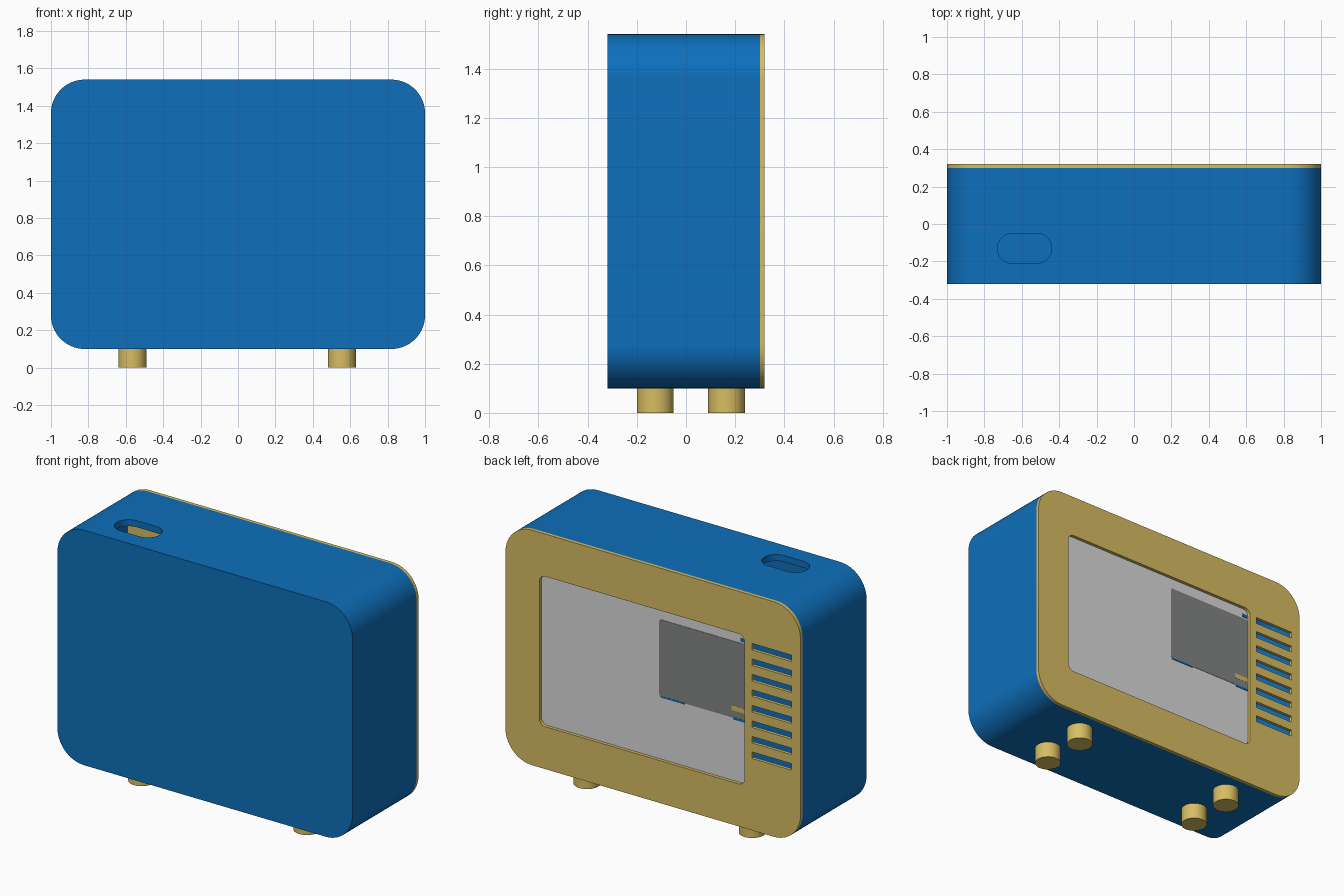
import bpy, bmesh, math

if "Cube" in bpy.data.objects:
    bpy.data.objects.remove(bpy.data.objects["Cube"])


def material(name, rgb):
    m = bpy.data.materials.new(name)
    m.diffuse_color = (*rgb, 1)
    m.use_nodes = True
    m.node_tree.nodes["Principled BSDF"].inputs["Base Color"].default_value = m.diffuse_color
    return m


BLUE = material("shell blue", (0.0044, 0.16, 0.50))
YELLOW = material("sand yellow", (0.68, 0.51, 0.125))
LIGHT = material("screen grey", (0.70, 0.70, 0.70))
DARK = material("dark grey", (0.225, 0.23, 0.23))


def rounded(u0, u1, v0, v1, r, n=14):
    """Outline of a rounded rectangle, counter-clockwise."""
    if r <= 0:
        return [(u0, v0), (u1, v0), (u1, v1), (u0, v1)]
    centres = [(u1 - r, v1 - r), (u0 + r, v1 - r), (u0 + r, v0 + r), (u1 - r, v0 + r)]
    pts = []
    for k, (cu, cv) in enumerate(centres):
        for i in range(n + 1):
            a = math.pi / 2 * (k + i / n)
            pts.append((cu + r * math.cos(a), cv + r * math.sin(a)))
    return pts


def prism(name, outline, lo, hi, mat, axis="y"):
    """Extrude an outline along y (outline in x, z) or along z (outline in x, y)."""
    bm = bmesh.new()
    place = (lambda p, t: (p[0], t, p[1])) if axis == "y" else (lambda p, t: (p[0], p[1], t))
    face = bm.faces.new([bm.verts.new(place(p, lo)) for p in outline])
    ext = bmesh.ops.extrude_face_region(bm, geom=[face])
    d = (0, hi - lo, 0) if axis == "y" else (0, 0, hi - lo)
    bmesh.ops.translate(bm, vec=d, verts=[g for g in ext["geom"] if isinstance(g, bmesh.types.BMVert)])
    bmesh.ops.remove_doubles(bm, verts=bm.verts, dist=1e-5)
    bmesh.ops.recalc_face_normals(bm, faces=bm.faces)
    mesh = bpy.data.meshes.new(name)
    bm.to_mesh(mesh)
    bm.free()
    mesh.materials.append(mat)
    ob = bpy.data.objects.new(name, mesh)
    bpy.context.collection.objects.link(ob)
    return ob


def activate(ob):
    bpy.ops.object.select_all(action="DESELECT")
    ob.select_set(True)
    bpy.context.view_layer.objects.active = ob


def cut(ob, cutters):
    for c in cutters:
        mod = ob.modifiers.new("cut", "BOOLEAN")
        mod.operation, mod.solver, mod.object = "DIFFERENCE", "EXACT", c
        activate(ob)
        bpy.ops.object.modifier_apply(modifier=mod.name)
        bpy.data.objects.remove(c)


def smooth(ob):
    activate(ob)
    bpy.ops.object.shade_smooth_by_angle(angle=math.radians(30))


# Hollow blue shell, open at the back, with a pill-shaped slot on top
shell = prism("shell", rounded(-1, 1, 0.10, 1.54, 0.18), -0.32, 0.30, BLUE)
cut(shell, [
    prism("cavity_cutter", rounded(-0.96, 0.96, 0.14, 1.50, 0.14), -0.28, 0.40, BLUE),
    prism("slot_cutter", rounded(-0.73, -0.44, -0.21, -0.05, 0.0799), 1.40, 1.70, BLUE, "z"),
])
smooth(shell)

# Back plate with the screen window and eight vents
plate = prism("back_plate", rounded(-1, 1, 0.10, 1.54, 0.18), 0.30, 0.32, YELLOW)
cutters = [prism("window_cutter", rounded(-0.62, 0.77, 0.36, 1.28, 0.04), 0.2, 0.4, YELLOW)]
for i in range(8):
    top = 1.245 - 0.095 * i
    cutters.append(prism("vent_cutter", rounded(-0.94, -0.67, top - 0.04, top, 0), 0.2, 0.4, YELLOW))
cut(plate, cutters)
smooth(plate)

# Screen behind the window
prism("screen", rounded(-0.64, 0.79, 0.34, 1.30, 0), 0.285, 0.30, LIGHT)

# Painted patch on the screen, with small coloured flecks
prism("screen_patch", rounded(-0.62, -0.03, 0.745, 1.215, 0.012), 0.30, 0.302, DARK)
flecks = [
    ("yellow_fleck", -0.62, -0.52, 0.79, 0.82, YELLOW),
    ("blue_fleck_left", -0.20, -0.04, 0.738, 0.747, BLUE),
    ("blue_fleck_right", -0.62, -0.53, 0.735, 0.748, BLUE),
    ("blue_fleck_top", -0.615, -0.58, 1.225, 1.245, BLUE),
]
for name, x0, x1, z0, z1, mat in flecks:
    prism(name, rounded(x0, x1, z0, z1, 0), 0.30, 0.303, mat)

# Four round feet
for x, side in ((-0.565, "left"), (0.555, "right")):
    for y, end in ((-0.125, "front"), (0.165, "back")):
        ring = [(x + 0.075 * math.cos(math.tau * k / 40), y + 0.075 * math.sin(math.tau * k / 40))
                for k in range(40)]
        smooth(prism(f"foot_{end}_{side}", ring, 0, 0.11, YELLOW, "z"))
